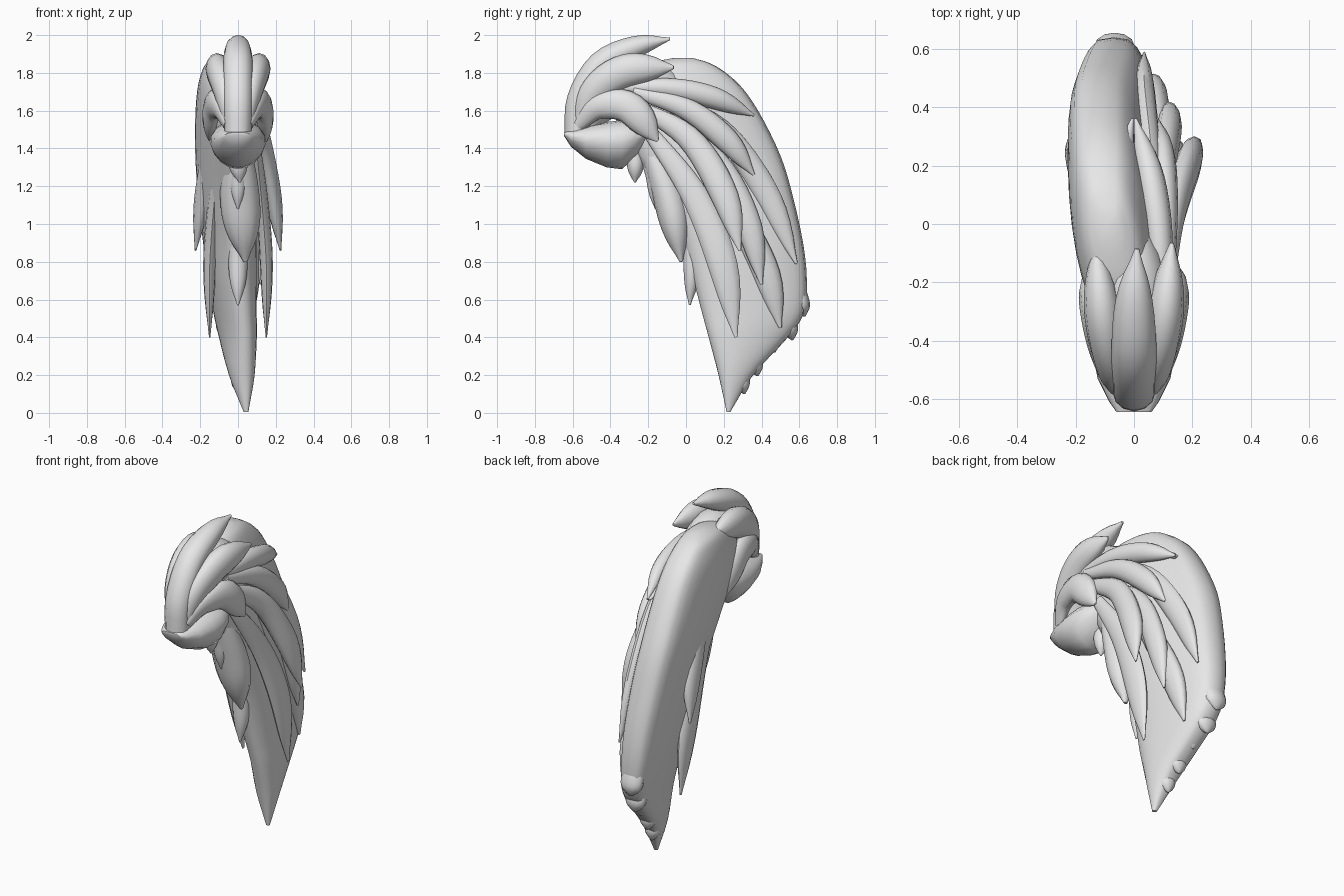
import bpy, bmesh, math
from mathutils import Vector

if "Cube" in bpy.data.objects:
    bpy.data.objects.remove(bpy.data.objects["Cube"])

grey = bpy.data.materials.new("light grey")
grey.diffuse_color = (0.8, 0.8, 0.8, 1)
grey.use_nodes = True
grey.node_tree.nodes["Principled BSDF"].inputs["Base Color"].default_value = grey.diffuse_color


def skin(name, rings):
    """Skin a closed surface over equal-length rings."""
    bm = bmesh.new()
    loops = [[bm.verts.new(p) for p in ring] for ring in rings]
    n = len(loops[0])
    for a, b in zip(loops, loops[1:]):
        for i in range(n):
            bm.faces.new((a[i], a[(i + 1) % n], b[(i + 1) % n], b[i]))
    bm.faces.new(loops[0][::-1])
    bm.faces.new(loops[-1])
    bmesh.ops.recalc_face_normals(bm, faces=bm.faces)
    mesh = bpy.data.meshes.new(name)
    bm.to_mesh(mesh)
    bm.free()
    mesh.materials.append(grey)
    ob = bpy.data.objects.new(name, mesh)
    bpy.context.collection.objects.link(ob)
    bpy.ops.object.select_all(action='DESELECT')
    ob.select_set(True)
    bpy.context.view_layer.objects.active = ob
    bpy.ops.object.shade_smooth_by_angle(angle=math.radians(50))
    return ob


def spline(pts, steps):
    """Smooth interpolation through rows of numbers."""
    rows = [Vector(p) for p in pts]
    rows = [2 * rows[0] - rows[1]] + rows + [2 * rows[-1] - rows[-2]]
    out = []
    segs = len(rows) - 3
    for k in range(steps + 1):
        u = k / steps * segs
        i = min(int(u), segs - 1)
        t = u - i
        a, b, c, d = rows[i:i + 4]
        out.append(0.5 * (2 * b + (c - a) * t + (2 * a - 5 * b + 4 * c - d) * t * t
                          + (3 * b - a - 3 * c + d) * t ** 3))
    return out


def lock(name, pts, width, thick, mirror=False, root=0.45, peak=0.55, blunt=2.3):
    """Pointed hair lock: width lies in the side plane, thick lies across it."""
    path = spline(pts, 16)
    for side in ((1, -1) if mirror else (1,)):
        rings = []
        for k, p in enumerate(path):
            t = k / 16
            tan = (path[min(k + 1, 16)] - path[max(k - 1, 0)]).normalized()
            up = tan.cross(Vector((1, 0, 0))).normalized()
            out = up.cross(tan)
            if t < peak:
                s = root + (1 - root) * math.sin(t / peak * math.pi / 2)
            else:
                s = max(0.1, 1 - ((t - peak) / (1 - peak)) ** blunt)
            ring = []
            for i in range(12):
                a = i * math.tau / 12
                q = p + up * math.cos(a) * width / 2 * s + out * math.sin(a) * thick / 2 * s
                ring.append((q.x * side, q.y, q.z))
            rings.append(ring)
        skin(name + ("" if side == 1 else "_left"), rings)


# main mane: height, front y, back y, centre x at front, centre x at back, half width
sections = [
    (1.88, -.06, .03, -.08, -.08, .03), (1.85, -.2, .13, -.06, -.10, .085),
    (1.79, -.32, .225, -.04, -.11, .115), (1.7, -.38, .315, -.03, -.115, .135),
    (1.55, -.37, .41, -.02, -.12, .145), (1.35, -.26, .505, -.01, -.12, .147),
    (1.15, -.13, .565, -.01, -.105, .144), (0.9, -.02, .62, 0, -.085, .133),
    (0.7, .04, .64, .012, -.072, .12), (0.53, .085, .625, .025, -.055, .105),
    (0.4, .12, .54, .035, -.035, .092), (0.2, .172, .355, .035, .005, .066),
    (0.005, .215, .235, .045, .04, .012)]
rings = []
for z, yf, yb, xf, xb, hw in spline(sections, 36):
    ring = []
    for i in range(28):
        a = i * math.tau / 28
        c = math.cos(a)
        f = (c + 1) / 2
        # the back is squarer than the front
        s = math.copysign(abs(math.sin(a)) ** (0.9 - 0.3 * f), math.sin(a))
        ring.append((xf + (xb - xf) * f + s * hw, yf + (yb - yf) * f, z))
    rings.append(ring)
skin("mane_body", rings)

# forelock sweeping over the top
lock("crest_lock", [(0, -.58, 1.47), (0, -.562, 1.66), (0, -.45, 1.845), (0, -.26, 1.94),
                    (.01, -.085, 1.98)], .14, .155, root=.9, peak=.45, blunt=2.8)
lock("brow_lock", [(.04, -.56, 1.50), (.07, -.49, 1.69), (.105, -.32, 1.81), (.13, -.065, 1.83)],
     .18, .13, True, peak=.6, blunt=2.8)

# curled lower fringe
fringe = []
for y, x, top, low in [(-.645, .06, 1.485, 1.465), (-.61, .085, 1.50, 1.41), (-.53, .125, 1.52, 1.345),
                       (-.42, .145, 1.54, 1.30), (-.34, .145, 1.55, 1.29), (-.27, .13, 1.54, 1.35),
                       (-.2, .07, 1.52, 1.43)]:
    ring = []
    for i in range(16):
        a = i * math.tau / 16
        s = math.sin(a)
        ring.append((x * math.cos(a) * (1 + .15 * s), y, (top + low) / 2 + s * (top - low) / 2))
    fringe.append(ring)
skin("lower_fringe", fringe)
lock("cheek_lock", [(.06, -.57, 1.52), (.105, -.46, 1.62), (.135, -.30, 1.615), (.15, -.15, 1.44)],
     .17, .10, True, root=.35, peak=.7, blunt=2.6)
lock("inner_cap", [(0, -.55, 1.52), (0, -.42, 1.68), (0, -.2, 1.74), (-.03, .1, 1.6)],
     .28, .24, root=.5)

# layered locks on both sides: path, width, thickness
side_locks = [
    ([(.09, -.38, 1.72), (.09, -.10, 1.72), (.06, .14, 1.67), (.005, .36, 1.575)], .12, .10),
    ([(.11, -.28, 1.70), (.11, 0, 1.61), (.10, .21, 1.45), (.08, .36, 1.26)], .13, .09),
    ([(.08, -.10, 1.68), (.06, .20, 1.48), (.035, .43, 1.15), (.035, .585, .79)], .14, .08),
    ([(.11, -.25, 1.62), (.135, .02, 1.45), (.185, .20, 1.16), (.225, .285, .86)], .15, .09),
    ([(.08, -.10, 1.55), (.10, .17, 1.32), (.12, .33, 1.0), (.12, .40, .68)], .14, .09),
    ([(.09, -.20, 1.50), (.125, .04, 1.16), (.15, .19, .80), (.15, .265, .40)], .16, .07),
    ([(.07, .05, 1.40), (.085, .27, 1.05), (.075, .42, .75), (.06, .50, .45)], .15, .09),
]
for n, (pts, w, t) in enumerate(side_locks):
    lock("side_lock_%d" % (n + 1), pts, w, t, True, peak=.6)

# hanging locks down the front edge
front_locks = [
    ([(0, -.30, 1.45), (0, -.27, 1.34), (.01, -.27, 1.22)], .09, .10),
    ([(0, -.25, 1.42), (0, -.17, 1.26), (0, -.16, 1.08)], .09, .09),
    ([(0, -.22, 1.48), (.01, -.09, 1.14), (.04, -.025, .80)], .17, .21),
    ([(0, -.02, 1.05), (0, .03, .82), (0, .02, .57)], .09, .10),
]
for n, (pts, w, t) in enumerate(front_locks):
    lock("front_lock_%d" % (n + 1), pts, w, t)

# ragged ends along the tail
for n, (y, z) in enumerate([(.31, .10), (.38, .195), (.47, .32), (.565, .385), (.628, .51)]):
    x = .03 - (y - .24) * .25
    lock("tail_end_%d" % (n + 1), [(x, y - .11, z + .30), (x, y - .035, z + .13), (x, y, z)],
         .09, .10 + .04 * n / 4, peak=.65, blunt=3)
